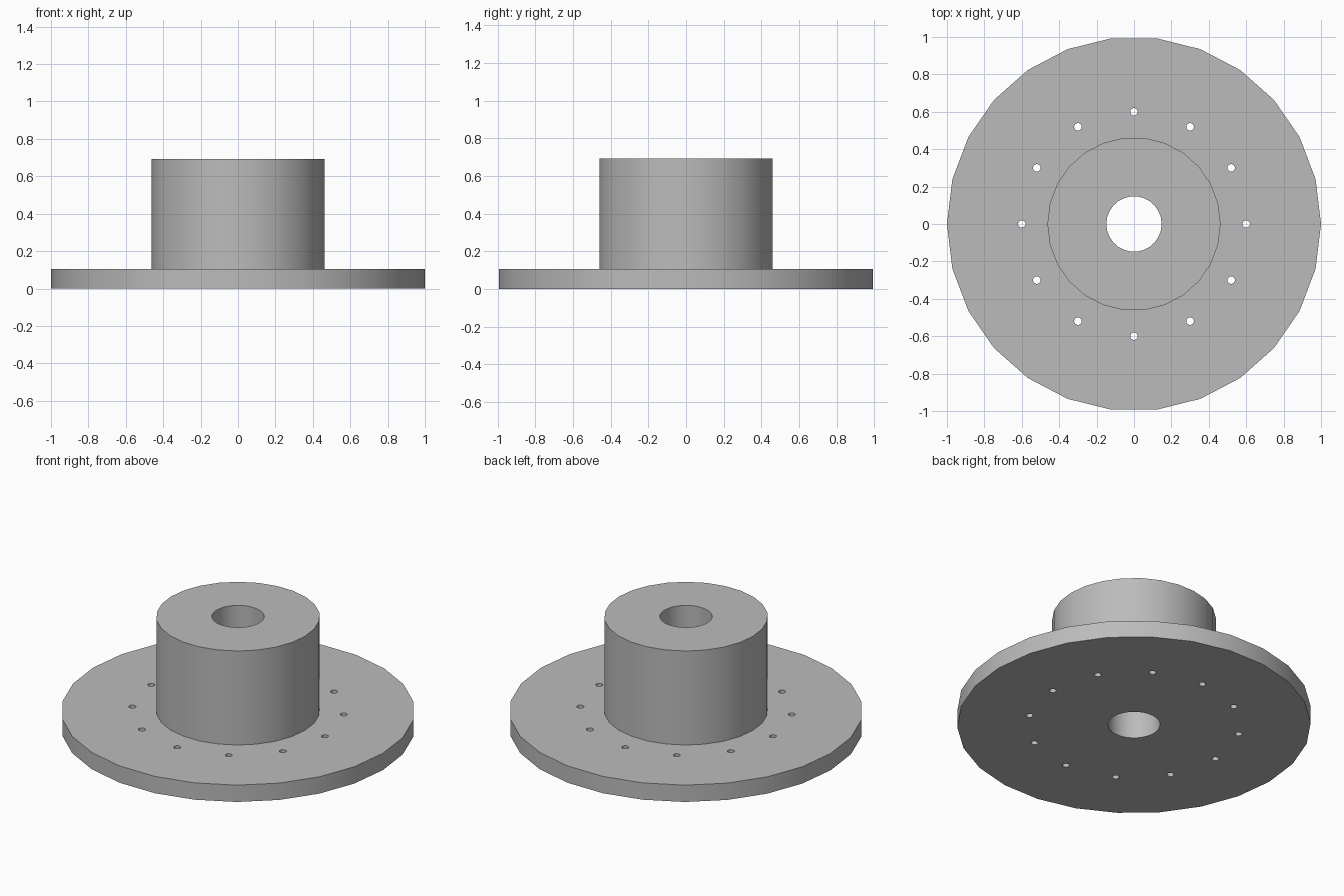
import bpy
import bmesh
from math import cos, sin, tau

SIDES = 26
BORE, HUB, RIM = 0.148, 0.463, 1.0
FLANGE_TOP, HUB_TOP = 0.105, 0.692
HOLES, HOLE_CIRCLE, HOLE_RADIUS = 12, 0.6, 0.02

cube = bpy.data.objects.get("Cube")
if cube:
    bpy.data.objects.remove(cube, do_unlink=True)

# Plain grey metal
grey = bpy.data.materials.new("grey metal")
grey.use_nodes = True
colour = (0.5, 0.5, 0.5, 1)
grey.diffuse_color = colour
grey.node_tree.nodes["Principled BSDF"].inputs["Base Color"].default_value = colour


def add_object(name, bm):
    bmesh.ops.recalc_face_normals(bm, faces=bm.faces)
    mesh = bpy.data.meshes.new(name)
    bm.to_mesh(mesh)
    bm.free()
    mesh.materials.append(grey)
    obj = bpy.data.objects.new(name, mesh)
    bpy.context.collection.objects.link(obj)
    return obj


# Flange, hub and bore as one turned section
profile = [(BORE, 0), (RIM, 0), (RIM, FLANGE_TOP), (HUB, FLANGE_TOP),
           (HUB, HUB_TOP), (BORE, HUB_TOP)]
bm = bmesh.new()
rings = [[bm.verts.new((r * cos(tau * i / SIDES), r * sin(tau * i / SIDES), z))
          for i in range(SIDES)] for r, z in profile]
for a, b in zip(rings, rings[1:] + rings[:1]):
    for i in range(SIDES):
        j = (i + 1) % SIDES
        bm.faces.new((a[i], a[j], b[j], b[i]))
body = add_object("flanged_hub", bm)

# Ring of bolt holes through the flange
bm = bmesh.new()
for i in range(HOLES):
    angle = tau * i / HOLES
    pin = bmesh.ops.create_cone(bm, cap_ends=True, segments=SIDES, depth=0.4,
                                radius1=HOLE_RADIUS, radius2=HOLE_RADIUS)
    bmesh.ops.translate(bm, verts=pin["verts"],
                        vec=(HOLE_CIRCLE * cos(angle), HOLE_CIRCLE * sin(angle), 0.05))
cutter = add_object("bolt_hole_cutter", bm)
cutter.hide_render = True

cut = body.modifiers.new("bolt holes", "BOOLEAN")
cut.operation = "DIFFERENCE"
cut.solver = "EXACT"
cut.object = cutter

# Apply the cut, then smooth the round walls and keep the rims sharp
bpy.ops.object.select_all(action="DESELECT")
body.select_set(True)
bpy.context.view_layer.objects.active = body
bpy.ops.object.modifier_apply(modifier=cut.name)
bpy.data.objects.remove(cutter, do_unlink=True)
bpy.ops.object.shade_smooth_by_angle(angle=0.6)
